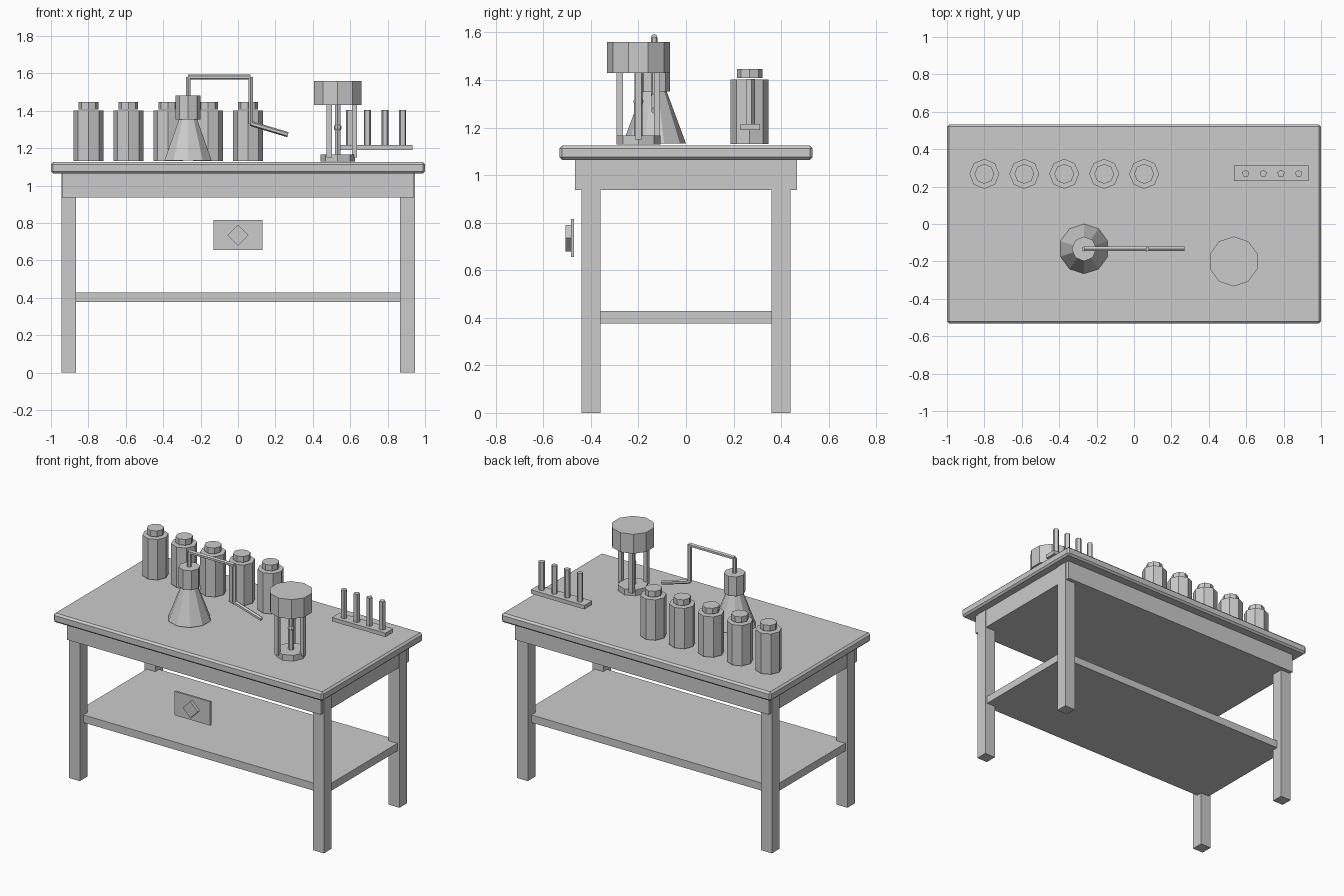
import bpy, bmesh, math
from mathutils import Vector, Matrix

if "Cube" in bpy.data.objects:
    bpy.data.objects.remove(bpy.data.objects["Cube"])

grey = bpy.data.materials.new("plain_grey")
grey.diffuse_color = (0.6, 0.6, 0.6, 1)
grey.use_nodes = True
grey.node_tree.nodes["Principled BSDF"].inputs["Base Color"].default_value = grey.diffuse_color


def make(name, bm):
    me = bpy.data.meshes.new(name)
    bm.to_mesh(me)
    bm.free()
    me.materials.append(grey)
    ob = bpy.data.objects.new(name, me)
    bpy.context.scene.collection.objects.link(ob)
    return ob


def box(name, x0, x1, y0, y1, z0, z1):
    bm = bmesh.new()
    m = Matrix.Translation(((x0 + x1) / 2, (y0 + y1) / 2, (z0 + z1) / 2))
    bmesh.ops.create_cube(bm, size=1, matrix=m @ Matrix.Diagonal((x1 - x0, y1 - y0, z1 - z0, 1)))
    return make(name, bm)


def rod(name, a, b, r, sides, r2=None):
    """Straight prism or cone frustum from point a to point b."""
    a, b = Vector(a), Vector(b)
    d = b - a
    rot = Matrix() if d.x == d.y == 0 else d.to_track_quat('Z', 'Y').to_matrix().to_4x4()
    bm = bmesh.new()
    bmesh.ops.create_cone(bm, cap_ends=True, segments=sides, radius1=r,
                          radius2=r if r2 is None else r2, depth=d.length,
                          matrix=Matrix.Translation((a + b) / 2) @ rot)
    return make(name, bm)


def upright(name, x, y, z0, z1, r, sides, r2=None):
    return rod(name, (x, y, z0), (x, y, z1), r, sides, r2)


# Table: top, legs, solid apron block, lower shelf
top = box("table_top", -1, 1, -0.533, 0.533, 1.064, 1.125)
bev = top.modifiers.new("edge", 'BEVEL')
bev.width, bev.segments = 0.012, 1
for sx in (-1, 1):
    for sy in (-1, 1):
        cx, cy = sx * 0.905, sy * 0.40
        box("leg", cx - 0.04, cx + 0.04, cy - 0.04, cy + 0.04, 0, 1.066)
box("apron", -0.94, 0.94, -0.466, 0.466, 0.937, 1.066)
box("lower_shelf", -0.93, 0.93, -0.40, 0.40, 0.377, 0.428)

# Front plaque with raised diamond
box("plaque", -0.132, 0.132, -0.484, -0.471, 0.655, 0.815)
rod("plaque_diamond", (0, -0.484, 0.735), (0, -0.506, 0.735), 0.056, 4)

# Row of jars with lids
for i in range(5):
    x = -0.80 + i * 0.2135
    upright("jar", x, 0.268, 1.131, 1.402, 0.08, 8)
    upright("jar_lid", x, 0.268, 1.408, 1.447, 0.053, 8)

# Flask with bent outlet tube
fx, fy = -0.267, -0.133
upright("flask_body", fx, fy, 1.133, 1.357, 0.133, 10, 0.05)
upright("flask_neck", fx, fy, 1.352, 1.482, 0.066, 8)
path = [(fx, fy, 1.48), (fx, fy, 1.58), (0.067, fy, 1.58), (0.067, fy, 1.332), (0.267, fy, 1.272)]
for a, b in zip(path, path[1:]):
    rod("flask_tube", a, b, 0.0138, 6)

# Burner stand: base, three square posts, drum and centre stem
sx, sy = 0.533, -0.2
upright("stand_base", sx, sy, 1.128, 1.167, 0.0925, 8)
upright("stand_drum", sx, sy, 1.43, 1.56, 0.133, 10)
for k in range(3):
    t = k * math.tau / 3
    px, py, h = sx + 0.09 * math.cos(t), sy + 0.09 * math.sin(t), 0.0135
    box("stand_post", px - h, px + h, py - h, py + h, 1.15, 1.44)
upright("stand_stem", sx, sy, 1.16, 1.31, 0.018, 6)
upright("stand_stem_upper", sx, sy, 1.31, 1.435, 0.016, 6)
bm = bmesh.new()
bmesh.ops.create_uvsphere(bm, u_segments=8, v_segments=6, radius=0.021,
                          matrix=Matrix.Translation((sx, sy, 1.31)))
make("stand_bulb", bm)

# Tube rack
box("rack_bar", 0.535, 0.932, 0.23, 0.312, 1.19, 1.216)
for i in range(4):
    upright("rack_tube", 0.597 + i * 0.0945, 0.27, 1.21, 1.405, 0.02, 5)
